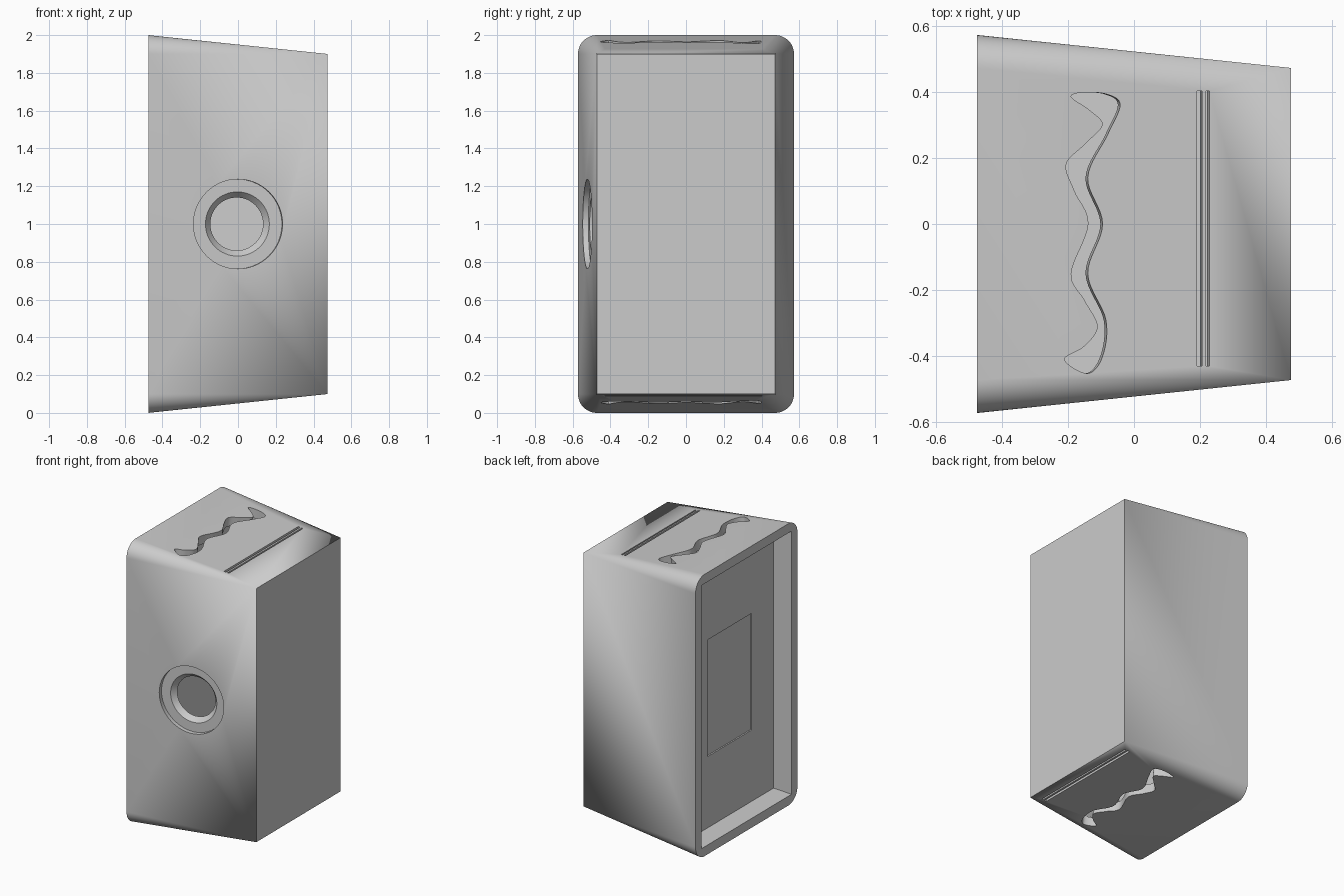
import bpy, bmesh, math
from mathutils import Vector, Matrix

if "Cube" in bpy.data.objects:
    bpy.data.objects.remove(bpy.data.objects["Cube"], do_unlink=True)

SLOPE = 0.105      # taper of all four long sides
END = 0.475        # half length along x
WALL = 0.066       # wall thickness

grey = bpy.data.materials.new("plain grey")
grey.use_nodes = True
GREY = (0.6, 0.6, 0.6, 1)
grey.diffuse_color = GREY
grey.node_tree.nodes["Principled BSDF"].inputs["Base Color"].default_value = GREY


def half_width(x):
    return 0.522 - SLOPE * x


def half_height(x):
    return 0.95 - SLOPE * x


def loft(name, rings):
    """Mesh skinned through closed rings of equal length, capped at both ends."""
    bm = bmesh.new()
    rows = [[bm.verts.new(p) for p in ring] for ring in rings]
    n = len(rows[0])
    for a, b in zip(rows, rows[1:]):
        for i in range(n):
            j = (i + 1) % n
            bm.faces.new((a[i], a[j], b[j], b[i]))
    bm.faces.new(rows[0][::-1])
    bm.faces.new(rows[-1])
    bmesh.ops.remove_doubles(bm, verts=bm.verts, dist=1e-5)
    bmesh.ops.recalc_face_normals(bm, faces=bm.faces)
    mesh = bpy.data.meshes.new(name)
    bm.to_mesh(mesh)
    bm.free()
    mesh.materials.append(grey)
    obj = bpy.data.objects.new(name, mesh)
    bpy.context.collection.objects.link(obj)
    return obj


def section(x, inset=0.0, radius=0.0, steps=12):
    """Cross-section of the tapered box at x, with rounded corners."""
    w, h = half_width(x) - inset - radius, half_height(x) - inset - radius
    ring = []
    for k, (sy, sz) in enumerate(((1, 1), (-1, 1), (-1, -1), (1, -1))):
        for i in range(steps + 1):
            a = math.pi / 2 * (k + i / steps)
            ring.append((x, sy * w + radius * math.cos(a),
                         1 + sz * h + radius * math.sin(a)))
    return ring


def smooth_loop(points, steps=8):
    """Closed Catmull-Rom curve through the points."""
    pts = [Vector(p) for p in points]
    n, out = len(pts), []
    for i in range(n):
        p0, p1, p2, p3 = (pts[(i + k) % n] for k in (-1, 0, 1, 2))
        for s in range(steps):
            t = s / steps
            out.append(0.5 * (2 * p1 + (p2 - p0) * t
                              + (2 * p0 - 5 * p1 + 4 * p2 - p3) * t ** 2
                              + (3 * p1 - p0 - 3 * p2 + p3) * t ** 3))
    return out


def slot_cutter(name, outline, side, shift):
    """Prism through the top (side 1) or bottom (side -1) wall, square to it."""
    normal = Vector((SLOPE, 0, side)).normalized()
    base = [Vector((x + shift, y, 1 + side * half_height(x + shift)))
            for x, y in outline]
    return loft(name, [[p + normal * d for p in base] for d in (0.03, -0.09)])


# Tapered cabinet: rounded at the open end, square at the small end
body = loft("cabinet", [section(-END, 0, 0.1), section(END)])

# Open recess, inner chamber and shallow panel recess
cutters = [
    loft("recess_cutter", [section(-0.55, WALL), section(-0.343, WALL)]),
    loft("chamber_cutter", [section(-0.28, WALL), section(END - WALL, WALL)]),
    loft("panel_cutter", [[(x, sy * 0.246, 1 + sz * 0.414)
                           for sy, sz in ((1, 1), (-1, 1), (-1, -1), (1, -1))]
                          for x in (-0.40, -0.333)]),
]

# Stepped and coned port through the front wall
axis = Vector((SLOPE, -1, 0)).normalized()
turn = axis.to_track_quat('Z', 'Y').to_matrix()
centre = Vector((0, -half_width(0), 1))
profile = ((0.237, 0.04), (0.237, -0.03), (0.17, -0.03), (0.14, -WALL), (0.14, -0.1))
cutters.append(loft("port_cutter", [
    [centre + turn @ Vector((r * math.cos(a), r * math.sin(a), d))
     for a in (math.tau * i / 64 for i in range(64))]
    for r, d in profile]))

# Wavy slot and pair of thin straight slots, top and bottom
wave = smooth_loop((
    (-0.19, 0.385), (-0.135, 0.345), (-0.095, 0.30), (-0.15, 0.24), (-0.205, 0.18),
    (-0.18, 0.10), (-0.138, 0.0), (-0.19, -0.15), (-0.15, -0.23), (-0.11, -0.31),
    (-0.15, -0.37), (-0.21, -0.41), (-0.14, -0.452), (-0.095, -0.40), (-0.085, -0.29),
    (-0.14, -0.15), (-0.095, 0.0), (-0.14, 0.14), (-0.08, 0.27), (-0.042, 0.36),
    (-0.08, 0.392), (-0.15, 0.398)))
for side, shift in ((1, 0), (-1, 0.185)):
    tag = "top" if side > 0 else "bottom"
    cutters.append(slot_cutter(tag + "_wave_cutter", wave, side, shift))
    for x0, x1 in ((0.191, 0.206), (0.218, 0.228)):
        strip = ((x0, -0.43), (x1, -0.43), (x1, 0.403), (x0, 0.403))
        cutters.append(slot_cutter(tag + "_strip_cutter", strip, side, shift))

# Cut the cabinet and drop the helpers
bpy.context.view_layer.objects.active = body
for cutter in cutters:
    cut = body.modifiers.new(cutter.name, 'BOOLEAN')
    cut.operation = 'DIFFERENCE'
    cut.solver = 'EXACT'
    cut.object = cutter
    bpy.ops.object.modifier_apply(modifier=cut.name)
    bpy.data.objects.remove(cutter, do_unlink=True)

bpy.ops.object.select_all(action='DESELECT')
body.select_set(True)
bpy.ops.object.shade_smooth_by_angle(angle=math.radians(30))
